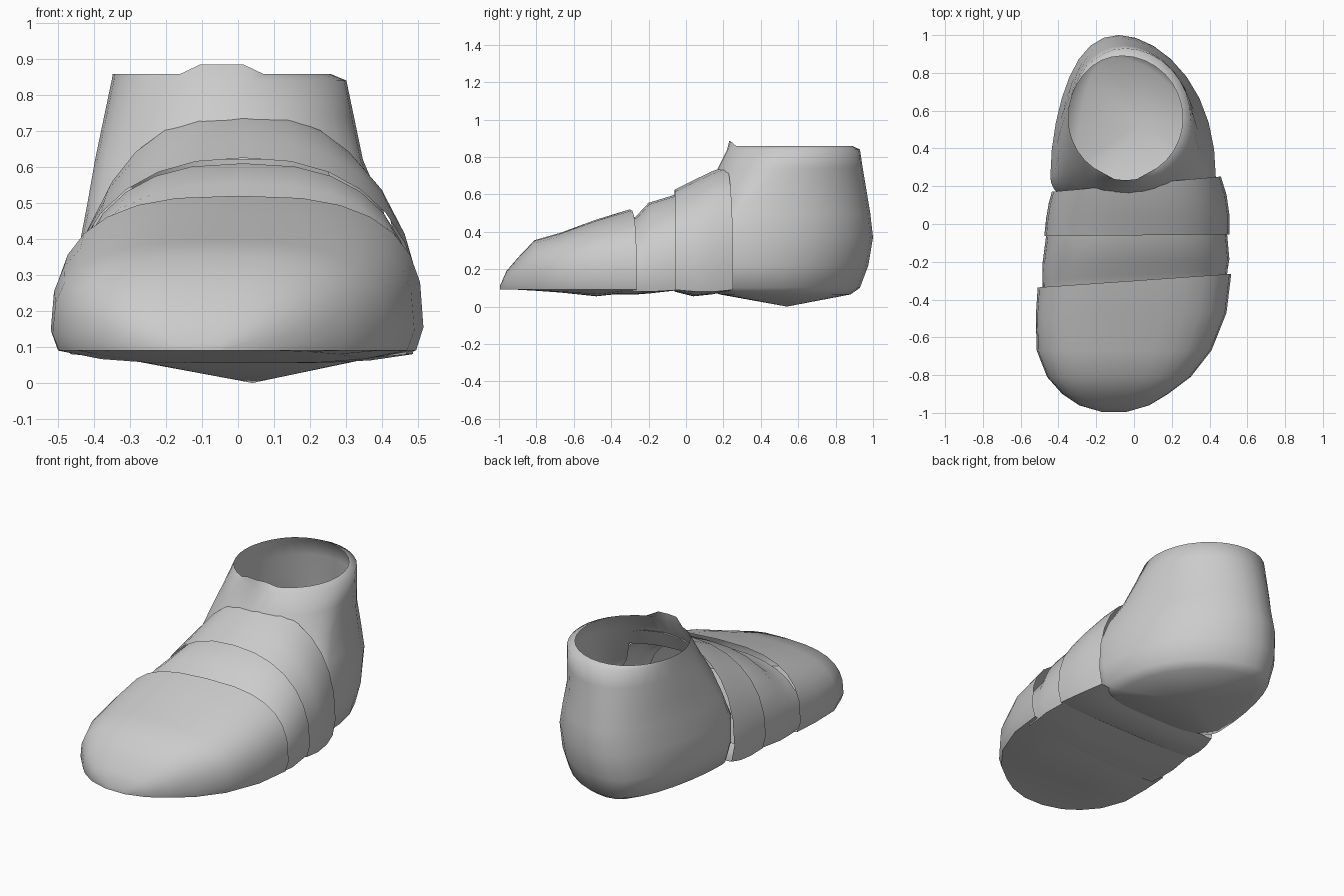
import bpy, bmesh, math

cube = bpy.data.objects.get("Cube")
if cube:
    bpy.data.objects.remove(cube, do_unlink=True)

grey = bpy.data.materials.new("pale grey")
grey.use_nodes = True
GREY = (0.6, 0.6, 0.6, 1)
grey.diffuse_color = GREY
grey.node_tree.nodes["Principled BSDF"].inputs["Base Color"].default_value = GREY


def power(v, p):
    return math.copysign(abs(v) ** p, v)


def finish(name, bm, angle):
    bmesh.ops.recalc_face_normals(bm, faces=bm.faces)
    mesh = bpy.data.meshes.new(name)
    bm.to_mesh(mesh)
    bm.free()
    mesh.materials.append(grey)
    obj = bpy.data.objects.new(name, mesh)
    bpy.context.collection.objects.link(obj)
    bpy.ops.object.select_all(action="DESELECT")
    obj.select_set(True)
    bpy.context.view_layer.objects.active = obj
    bpy.ops.object.shade_smooth_by_angle(angle=math.radians(angle))


def bridge(bm, rings):
    for a, b in zip(rings, rings[1:]):
        for i in range(len(a)):
            j = (i + 1) % len(a)
            bm.faces.new((a[i], a[j], b[j], b[i]))


def arch_shell(name, sections, n, cap_front=False):
    """Loft of domed sections: y, left x, right x, floor z, top z, sag, slant."""
    bm = bmesh.new()
    rings = []
    for y, x0, x1, z0, z1, sag, slant in sections:
        mid, half = (x0 + x1) / 2, (x1 - x0) / 2
        low = z0 + 0.15 * (z1 - z0)
        ring = []
        # dome over the top
        for i in range(15):
            t = math.pi * i / 14
            x = mid + half * power(math.cos(t), 2 / n)
            z = low + (z1 - low) * power(math.sin(t), 2 / n)
            ring.append(bm.verts.new((x, y + slant * x, z)))
        # sagging sole underneath
        for i in range(9):
            u = -1 + i / 4
            x = mid + half * 0.96 * u
            ring.append(bm.verts.new((x, y + slant * x, z0 - sag * (1 - u ** 4))))
        rings.append(ring)
    bridge(bm, rings)
    if cap_front:
        bm.faces.new(rings[0])
    finish(name, bm, 40)


# Toe cap
arch_shell("toe_cap", [
    (-0.995, -0.17, -0.04, 0.09, 0.11, 0, 0),
    (-0.96, -0.29, 0.08, 0.09, 0.19, 0, 0),
    (-0.90, -0.38, 0.18, 0.09, 0.26, 0, 0),
    (-0.81, -0.46, 0.30, 0.09, 0.355, 0.005, 0),
    (-0.67, -0.515, 0.41, 0.09, 0.395, 0.015, 0),
    (-0.48, -0.52, 0.49, 0.09, 0.465, 0.035, 0.02),
    (-0.30, -0.51, 0.515, 0.09, 0.52, 0.015, 0.07),
], 2.8, True)

# Front strap, tucked beneath its neighbours
arch_shell("front_strap", [
    (-0.37, -0.48, 0.485, 0.08, 0.45, 0.015, 0.05),
    (-0.27, -0.485, 0.495, 0.08, 0.48, 0.015, 0.05),
    (-0.20, -0.485, 0.505, 0.08, 0.555, 0.01, 0.03),
    (-0.02, -0.46, 0.49, 0.09, 0.61, 0, 0),
], 2.5)

# Rear strap over the instep
arch_shell("rear_strap", [
    (-0.06, -0.475, 0.505, 0.09, 0.625, 0.01, 0.01),
    (0.04, -0.465, 0.505, 0.08, 0.675, 0.025, 0.02),
    (0.13, -0.452, 0.49, 0.08, 0.72, 0.015, 0.05),
    (0.21, -0.435, 0.46, 0.09, 0.75, 0.005, 0.09),
], 2.3)

# Heel and ankle: stacked rings of z, centre x, half width, centre y, back, front
COUNT = 32
bm = bmesh.new()
rings = []
for z, cx, hw, yc, back, front in [
    (0.065, 0.02, 0.33, 0.30, 0.58, 0.12),
    (0.10, 0.00, 0.41, 0.25, 0.68, 0.15),
    (0.22, -0.005, 0.438, 0.25, 0.725, 0.16),
    (0.37, -0.005, 0.438, 0.25, 0.75, 0.16),
    (0.50, -0.01, 0.408, 0.28, 0.705, 0.18),
    (0.62, -0.025, 0.372, 0.38, 0.585, 0.27),
    (0.74, -0.025, 0.347, 0.48, 0.465, 0.31),
    (0.84, -0.025, 0.326, 0.55, 0.38, 0.33),
    (0.858, -0.045, 0.303, 0.56, 0.33, 0.315),
]:
    ring = []
    for i in range(COUNT):
        t = 2 * math.pi * i / COUNT
        c, s = math.cos(t), math.sin(t)
        y = yc + s * (back if s > 0 else front)
        # square shoulders where the heel slides under the strap
        spread = power(c, 0.5) if s < 0 and z < 0.45 else c
        x = cx + hw * spread - 0.12 * max(0, s) ** 3 * (1 - z)
        lip = 0.027 if z > 0.85 and s < -0.95 else 0
        ring.append(bm.verts.new((x, y - lip / 2, z + lip)))
    rings.append(ring)
bridge(bm, rings)
# pointed sole under the heel
tip = bm.verts.new((0.04, 0.54, 0.0))
base = rings[0]
for i in range(COUNT):
    bm.faces.new((base[i], tip, base[(i + 1) % COUNT]))
# open the hidden front so the hollow runs into the toe
hidden = [f for f in bm.faces
          if f.calc_center_median().y < 0.17 and 0.1 < f.calc_center_median().z < 0.6
          and abs(f.calc_center_median().x) < 0.34]
bmesh.ops.delete(bm, geom=hidden, context="FACES")
finish("heel_and_ankle", bm, 120)
